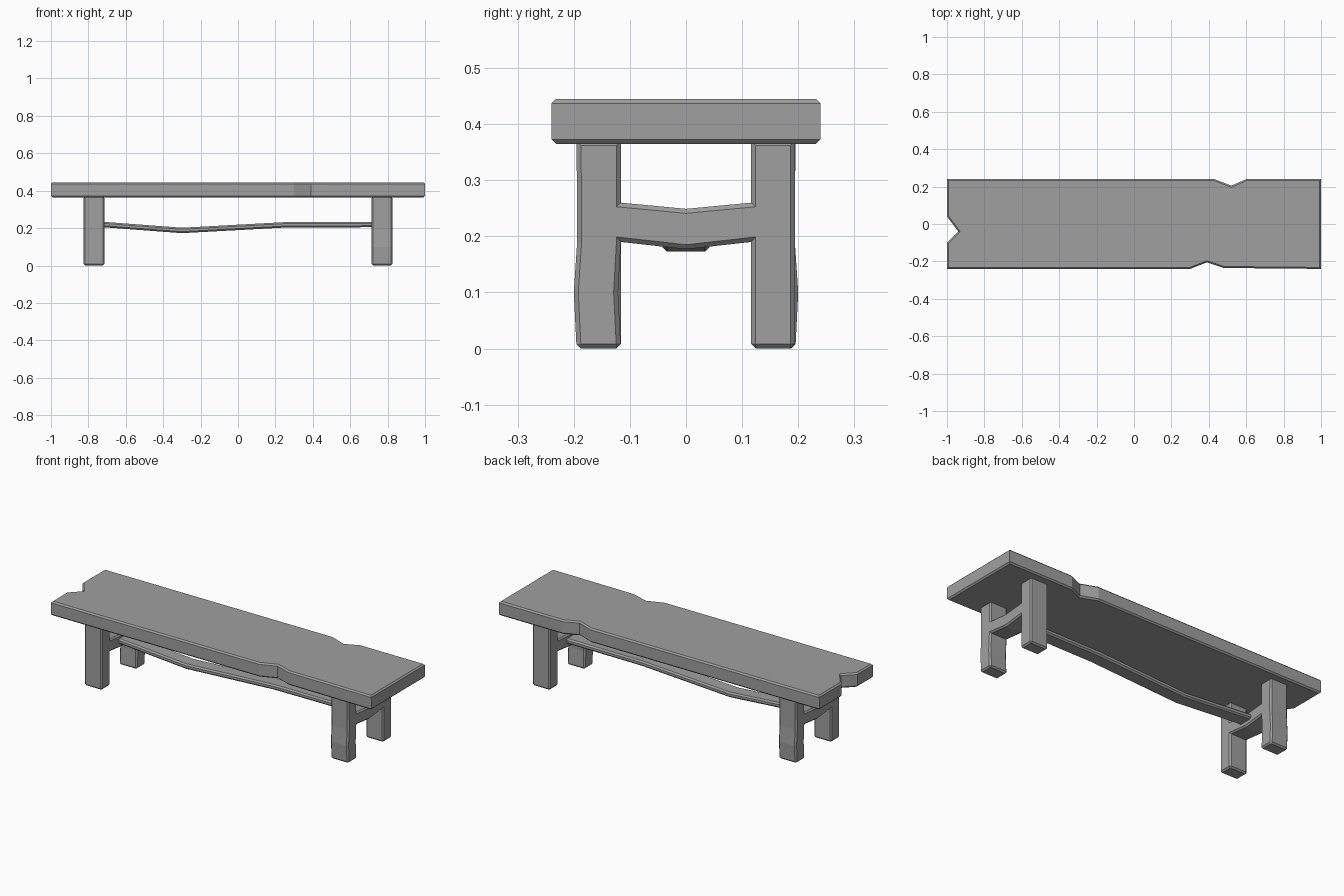
import bpy
import bmesh
from mathutils import Matrix, Vector

default_cube = bpy.data.objects.get("Cube")
if default_cube:
    bpy.data.objects.remove(default_cube, do_unlink=True)

CHAMFER = 0.008

stone = bpy.data.materials.new("worn_grey")
stone.use_nodes = True
grey = (0.35, 0.35, 0.35, 1)
stone.diffuse_color = grey
bsdf = next(n for n in stone.node_tree.nodes if n.type == 'BSDF_PRINCIPLED')
bsdf.inputs["Base Color"].default_value = grey


def prism(name, outline, axis, low, high, turn=False):
    """Extrude a 2D outline along an axis and chamfer both rims and the feet."""
    def place(a, b, depth):
        co = [a, b]
        co.insert(axis, depth)
        return Vector(co)

    bm = bmesh.new()
    face = bm.faces.new([bm.verts.new(place(a, b, low)) for a, b in outline])
    extruded = bmesh.ops.extrude_face_region(bm, geom=[face], use_keep_orig=True)
    moved = [g for g in extruded["geom"] if isinstance(g, bmesh.types.BMVert)]
    bmesh.ops.translate(bm, verts=moved, vec=place(0, 0, high - low))
    bmesh.ops.recalc_face_normals(bm, faces=bm.faces[:])

    def wants_chamfer(edge):
        p, q = (v.co for v in edge.verts)
        on_rim = abs(p[axis] - q[axis]) < 1e-5
        on_floor = max(p.z, q.z) < 1e-5
        return on_rim or on_floor

    edges = [e for e in bm.edges if wants_chamfer(e)]
    bmesh.ops.bevel(bm, geom=edges, offset=CHAMFER, offset_type='OFFSET',
                    segments=1, profile=0.5, affect='EDGES', clamp_overlap=True)
    if turn:
        bm.transform(Matrix.Rotation(3.14159265, 4, 'Z'))
    bmesh.ops.recalc_face_normals(bm, faces=bm.faces[:])
    mesh = bpy.data.meshes.new(name)
    bm.to_mesh(mesh)
    bm.free()
    mesh.materials.append(stone)
    obj = bpy.data.objects.new(name, mesh)
    bpy.context.collection.objects.link(obj)
    return obj


# Bench top: a thick plank with chipped edges
plank = [(-1, -0.24), (0.3, -0.24), (0.39, -0.205), (0.48, -0.235), (1, -0.24),
         (1, 0.24), (0.6, 0.24), (0.52, 0.205), (0.43, 0.24), (-1, 0.24),
         (-1, 0.04), (-0.94, -0.04), (-1, -0.1)]
prism("bench_top", plank, 2, 0.365, 0.445)

# End frames: two legs joined by a sagging crossbar, one leg slightly bent
frame = [(-0.195, 0.37), (-0.194, 0.19), (-0.2, 0.1), (-0.195, 0),
         (-0.116, 0), (-0.121, 0.1), (-0.116, 0.19),
         (0, 0.177), (0.116, 0.19), (0.116, 0), (0.194, 0), (0.194, 0.37),
         (0.116, 0.37), (0.116, 0.26), (0, 0.249), (-0.116, 0.26), (-0.116, 0.37)]
prism("left_leg_frame", frame, 0, 0.715, 0.825)
prism("right_leg_frame", frame, 0, 0.715, 0.825, turn=True)

# Stretcher: a bent flat bar running between the crossbars
underside = [(-0.75, 0.207), (-0.3, 0.173), (0.25, 0.203), (0.75, 0.205)]
topside = [(x, z + 0.029) for x, z in reversed(underside)]
prism("stretcher", underside + topside, 1, -0.042, 0.042)
